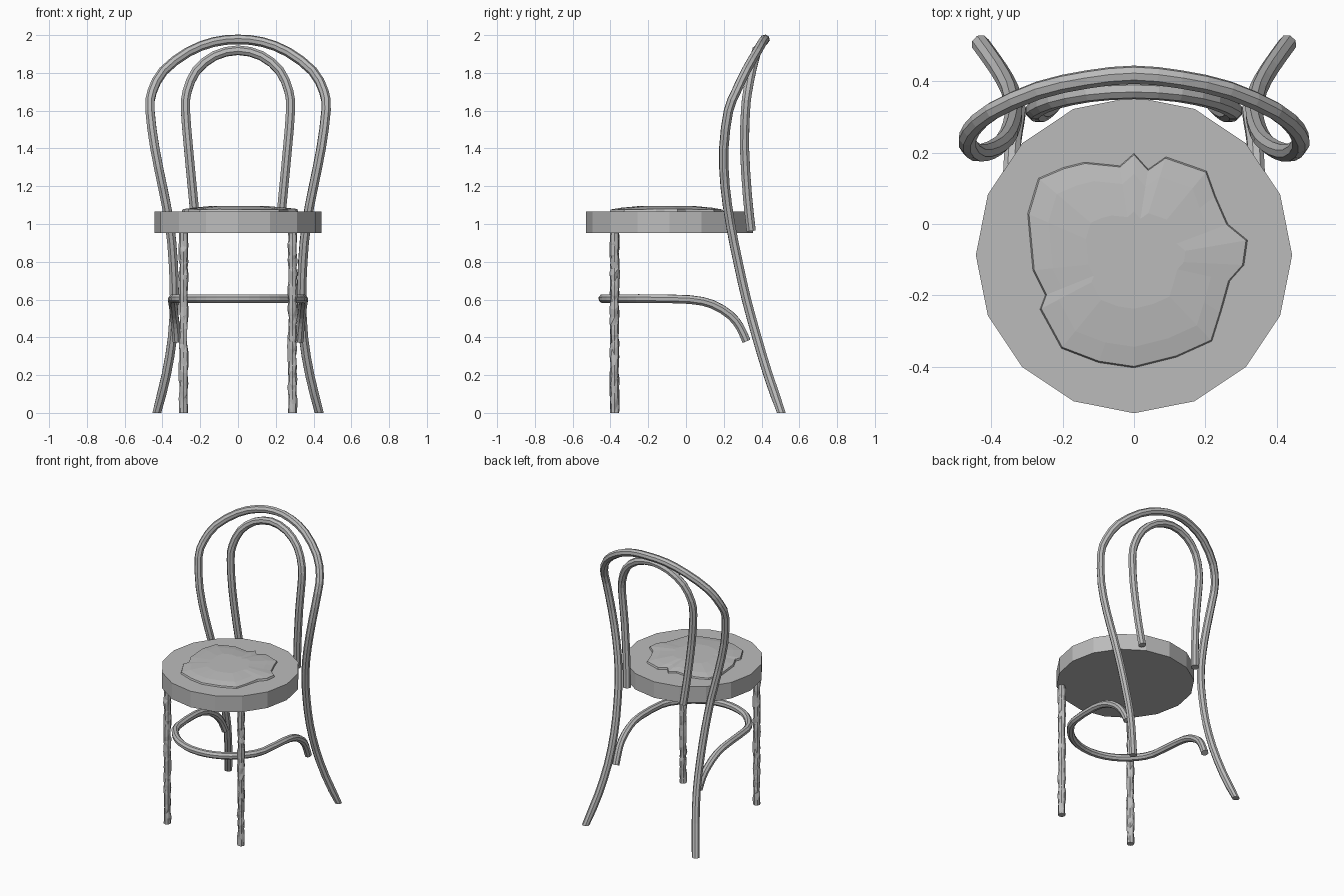
import bpy, bmesh, math, random
from mathutils import Vector

random.seed(4)
if "Cube" in bpy.data.objects:
    bpy.data.objects.remove(bpy.data.objects["Cube"], do_unlink=True)

grey = bpy.data.materials.new("plain_grey")
grey.use_nodes = True
grey.diffuse_color = (0.5, 0.5, 0.5, 1)
grey.node_tree.nodes["Principled BSDF"].inputs["Base Color"].default_value = (0.5, 0.5, 0.5, 1)


def finish(name, bm):
    bmesh.ops.recalc_face_normals(bm, faces=bm.faces)
    mesh = bpy.data.meshes.new(name)
    bm.to_mesh(mesh)
    bm.free()
    mesh.materials.append(grey)
    obj = bpy.data.objects.new(name, mesh)
    bpy.context.collection.objects.link(obj)
    return obj


def mirrored(half):
    """Complete a symmetric path whose last point lies on the centre line."""
    pts = [Vector(p) for p in half]
    return pts + [Vector((-p.x, p.y, p.z)) for p in reversed(pts[:-1])]


def smooth_path(pts, steps=2):
    """Catmull-Rom resampling."""
    ext = [2 * pts[0] - pts[1]] + pts + [2 * pts[-1] - pts[-2]]
    out = []
    for a, b, c, d in zip(ext, ext[1:], ext[2:], ext[3:]):
        for i in range(steps):
            t = i / steps
            out.append(0.5 * (2 * b + (c - a) * t + (2 * a - 5 * b + 4 * c - d) * t * t
                              + (3 * b - a - 3 * c + d) * t ** 3))
    return out + [pts[-1]]


def skin(bm, rings):
    """Bridge rings of vertices into a capped tube."""
    n = len(rings[0])
    for r, s in zip(rings, rings[1:]):
        for i in range(n):
            j = (i + 1) % n
            bm.faces.new((r[i], r[j], s[j], s[i]))
    bm.faces.new(rings[0])
    bm.faces.new(rings[-1])


def tube(name, pts, radius=0.026, sides=8, floor=False):
    pts = smooth_path(pts)
    bm = bmesh.new()
    rings = []
    normal = Vector((0, 1, 0))
    for k, p in enumerate(pts):
        tangent = (pts[min(k + 1, len(pts) - 1)] - pts[max(k - 1, 0)]).normalized()
        normal = (normal - tangent * normal.dot(tangent)).normalized()
        side = tangent.cross(normal)
        ring = []
        for i in range(sides):
            a = math.tau * (i + 0.5) / sides
            ring.append(bm.verts.new(p + radius * (normal * math.cos(a) + side * math.sin(a))))
        rings.append(ring)
    if floor:  # cut the feet level with the ground
        for v in rings[0] + rings[-1]:
            v.co.z = 0
    skin(bm, rings)
    return finish(name, bm)


# Outer hoop running down into the rear legs
tube("back_frame_and_rear_legs", mirrored([
    (0.43, 0.505, 0), (0.38, 0.435, 0.2), (0.347, 0.375, 0.4), (0.337, 0.32, 0.6),
    (0.343, 0.275, 0.8), (0.362, 0.235, 1), (0.4, 0.207, 1.2), (0.44, 0.2, 1.4),
    (0.466, 0.225, 1.6), (0.455, 0.265, 1.7), (0.395, 0.317, 1.81), (0.265, 0.375, 1.91),
    (0.13, 0.405, 1.963), (0, 0.418, 1.977)]), floor=True)

# Inner hoop of the backrest
tube("inner_back_hoop", mirrored([
    (0.22, 0.345, 0.965), (0.238, 0.325, 1.15), (0.262, 0.31, 1.4), (0.278, 0.315, 1.6),
    (0.27, 0.326, 1.7), (0.222, 0.347, 1.81), (0.125, 0.367, 1.89), (0, 0.375, 1.92)]))

# Bent stretcher: a half ring whose ends droop onto the rear legs
half = [(0.325, 0.32, 0.38), (0.33, 0.285, 0.455), (0.338, 0.235, 0.517),
        (0.344, 0.14, 0.575), (0.348, 0.02, 0.6)]
for i in range(1, 6):
    a = math.radians(90 * i / 5)
    half.append((0.35 * math.cos(a), -0.09 - 0.35 * math.sin(a), 0.605))
tube("stretcher", mirrored(half), radius=0.024)

# Seat disc
seat = bmesh.new()
bmesh.ops.create_cone(seat, cap_ends=True, segments=16, radius1=0.443, radius2=0.443, depth=0.113)
bmesh.ops.translate(seat, verts=seat.verts, vec=(0, -0.087, 1.01))
finish("seat", seat)

# Shallow domed seat panel with a ragged outline
outline = [(0, 0.2), (-0.04, 0.165), (-0.14, 0.175), (-0.2, 0.16), (-0.27, 0.13), (-0.3, 0.03),
           (-0.285, -0.13), (-0.25, -0.2), (-0.265, -0.24), (-0.205, -0.35), (-0.1, -0.39),
           (0, -0.405), (0.12, -0.375), (0.22, -0.33), (0.245, -0.25), (0.27, -0.16),
           (0.31, -0.115), (0.32, -0.045), (0.265, 0), (0.23, 0.08), (0.205, 0.15),
           (0.09, 0.19), (0.04, 0.155)]
pad = bmesh.new()
rings = []
for scale, z in ((1, 1.06), (0.98, 1.078), (0.8, 1.086), (0.45, 1.096)):
    rings.append([pad.verts.new((x * scale, -0.1 + (y + 0.1) * scale,
                                 z + (random.uniform(-0.003, 0.003) if scale == 0.98 else 0)))
                  for x, y in outline])
skin(pad, rings)
finish("seat_panel", pad)

# Roughly carved front legs
for label, sx in (("left", 1), ("right", -1)):
    leg = bmesh.new()
    rings = []
    levels = 26
    for k in range(levels + 1):
        ring = []
        for i in range(8):
            a = math.tau * i / 8
            rough = 0 < k < levels
            r = random.uniform(0.019, 0.028) if rough else 0.024
            dz = random.uniform(-0.012, 0.012) if rough else 0
            ring.append(leg.verts.new((sx * 0.288 + r * math.cos(a), -0.378 + r * math.sin(a),
                                       0.955 * k / levels + dz)))
        rings.append(ring)
    skin(leg, rings)
    bmesh.ops.triangulate(leg, faces=leg.faces)
    finish(label + "_front_leg", leg)
